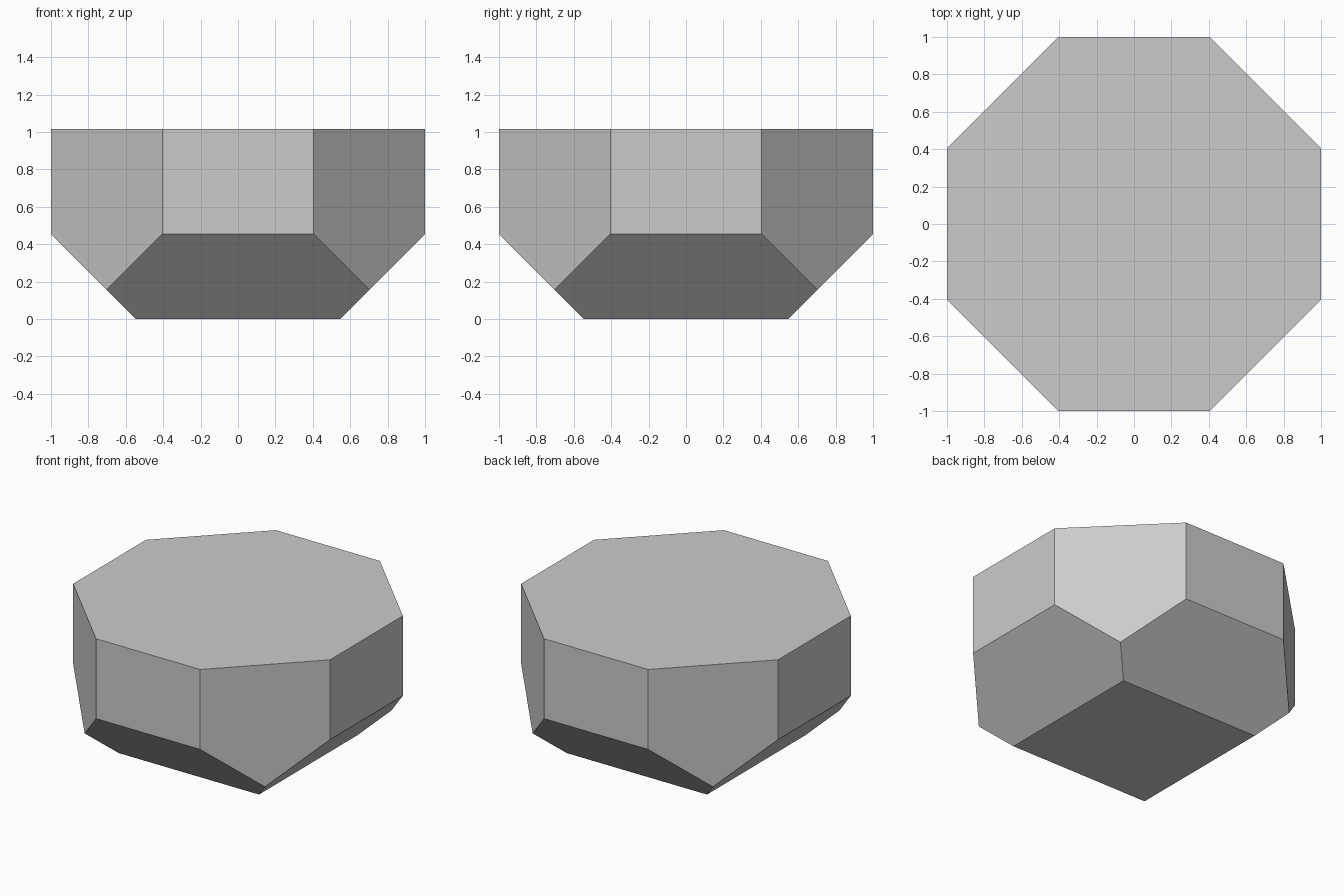
import bpy, bmesh
from mathutils import Vector

if "Cube" in bpy.data.objects:
    bpy.data.objects.remove(bpy.data.objects["Cube"])

HEIGHT = 1.016      # overall height
CORNER = 0.405      # half length of each straight octagon side
RIM = 0.454         # height where the lower bevels start

bm = bmesh.new()


def slice_off(point, normal):
    """Remove everything outside a plane and cap the opening."""
    geom = bm.verts[:] + bm.edges[:] + bm.faces[:]
    cut = bmesh.ops.bisect_plane(bm, geom=geom, dist=1e-5, plane_co=point,
                                 plane_no=Vector(normal).normalized(), clear_outer=True)
    edges = [e for e in cut["geom_cut"] if isinstance(e, bmesh.types.BMEdge)]
    bmesh.ops.contextual_create(bm, geom=edges)


# Starting block, standing on the ground
bmesh.ops.create_cube(bm, size=2)
for v in bm.verts:
    v.co.z = HEIGHT if v.co.z > 0 else 0

# Upright corner cuts make the octagon
for sx in (-1, 1):
    for sy in (-1, 1):
        slice_off((sx, sy * CORNER, 0), (sx, sy, 0))

# 45 degree undercuts on the four main sides
for x, y in ((1, 0), (-1, 0), (0, 1), (0, -1)):
    slice_off((x, y, RIM), (x, y, -1))

bmesh.ops.recalc_face_normals(bm, faces=bm.faces[:])
mesh = bpy.data.meshes.new("faceted_block")
bm.to_mesh(mesh)
bm.free()
bpy.context.collection.objects.link(bpy.data.objects.new("faceted_block", mesh))
